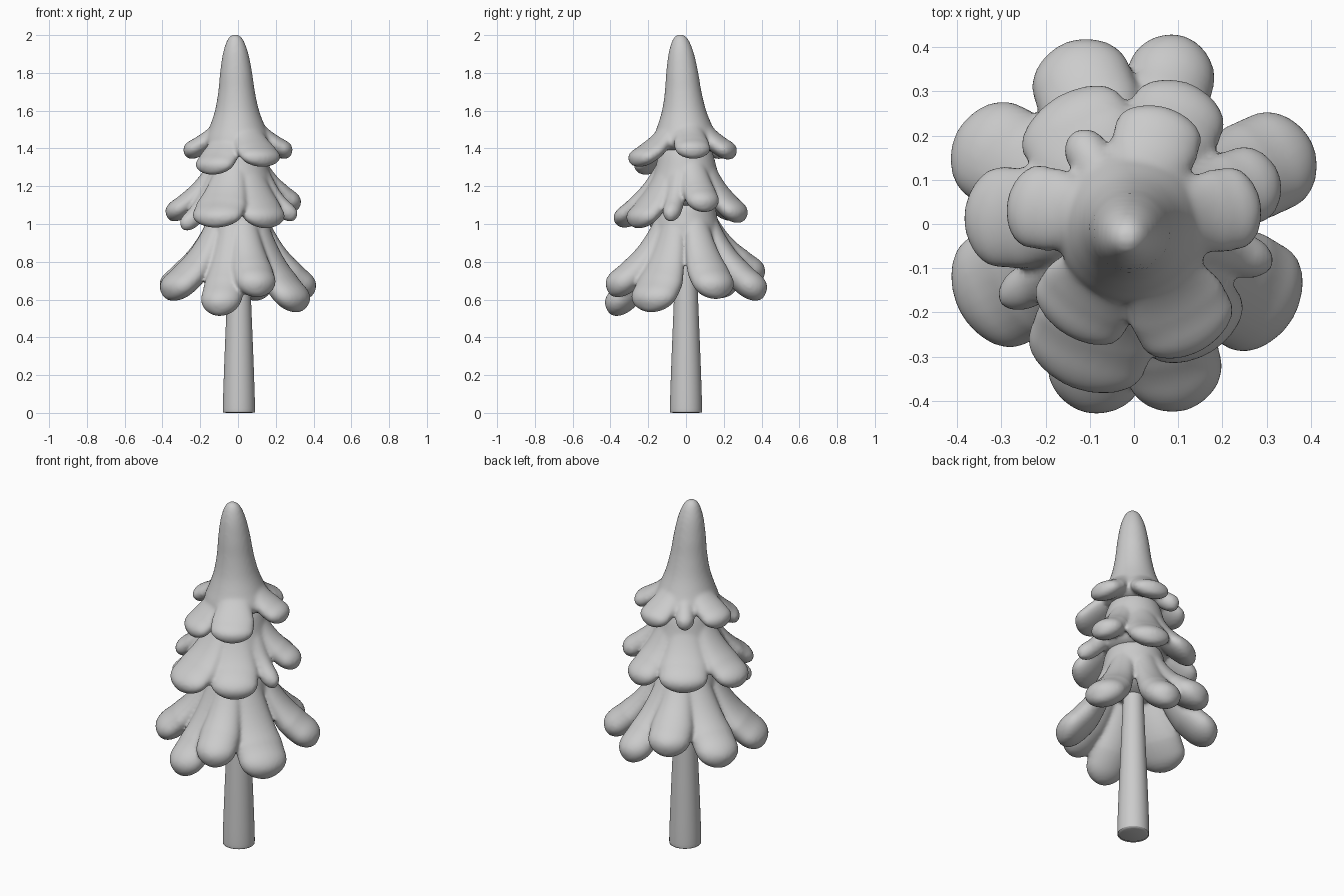
import bpy, bmesh, math
from mathutils import Vector

if "Cube" in bpy.data.objects:
    bpy.data.objects.remove(bpy.data.objects["Cube"], do_unlink=True)

clay = bpy.data.materials.new("grey_clay")
clay.use_nodes = True
GREY = (0.6, 0.6, 0.6, 1)
clay.diffuse_color = GREY
clay.node_tree.nodes["Principled BSDF"].inputs["Base Color"].default_value = GREY


def loft(bm, rings):
    """Skin a list of equal rings and close both ends."""
    loops = [[bm.verts.new(p) for p in ring] for ring in rings]
    n = len(loops[0])
    for a, b in zip(loops, loops[1:]):
        for i in range(n):
            j = (i + 1) % n
            bm.faces.new((a[i], a[j], b[j], b[i]))
    bm.faces.new(loops[0][::-1])
    bm.faces.new(loops[-1])


def smooth_path(points, cuts=5):
    """Curve through the points (Catmull-Rom)."""
    pts = [Vector(p) for p in points]
    pts = [pts[0]] + pts + [pts[-1]]
    path = []
    for a, b, c, d in zip(pts, pts[1:], pts[2:], pts[3:]):
        for k in range(cuts):
            t = k / cuts
            path.append(b + (c - a) * t / 2
                        + (a * 2 - b * 5 + c * 4 - d) * t * t / 2
                        + (b * 3 - a - c * 3 + d) * t ** 3 / 2)
    return path + [pts[-1]]


def add_core(bm, profile, segments=40):
    """Round body from (radius, z) pairs, with the peak leaning slightly."""
    rings = []
    for r, z in smooth_path(profile):
        lean = max(0.0, z - 1.4) / 0.6
        cx, cy = -0.015 * lean, -0.03 * lean
        rings.append([(cx + r * math.cos(i * math.tau / segments),
                       cy + r * math.sin(i * math.tau / segments), z)
                      for i in range(segments)])
    loft(bm, rings)


def add_bough(bm, tip, width, bottom, root, thick, steps=24, segments=24):
    """Flared lobe swept from the root (radius, z) out to a fat round tip."""
    reach = math.hypot(*tip)
    out = Vector((tip[0] / reach, tip[1] / reach, 0))
    side = Vector((-out.y, out.x, 0))
    up = Vector((0, 0, 1))
    end_z = bottom + thick * 0.45
    p0 = out * root[0] + up * root[1]
    p1 = out * (reach * 0.5) + up * (end_z + 0.2 * (root[1] - end_z))
    p2 = out * reach + up * end_z
    rings = []
    for k in range(steps + 1):
        u = math.sin(math.pi / 2 * k / steps) * 0.998
        centre = p0 * (1 - u) ** 2 + p1 * 2 * u * (1 - u) + p2 * u * u
        tangent = ((p1 - p0) * (1 - u) + (p2 - p1) * u).normalized()
        normal = tangent.cross(side)
        cap = math.sqrt(1 - max(0, (u - 0.78) / 0.22) ** 2)
        grow = min(1, u / 0.6)
        half_w = (0.055 + (width / 2 - 0.055) * grow) * cap
        half_t = min(0.035 + (thick - 0.035) * grow, width * 0.48) * cap ** 0.7
        rings.append([centre
                      + side * (half_w * math.cos(i * math.tau / segments))
                      + normal * (half_t * math.sin(i * math.tau / segments))
                      for i in range(segments)])
    loft(bm, rings)


def finish(name, bm):
    bmesh.ops.recalc_face_normals(bm, faces=bm.faces)
    for f in bm.faces:
        f.smooth = True
    mesh = bpy.data.meshes.new(name)
    bm.to_mesh(mesh)
    bm.free()
    mesh.materials.append(clay)
    obj = bpy.data.objects.new(name, mesh)
    bpy.context.collection.objects.link(obj)
    return obj


def make_tier(name, profile, root, thick, boughs):
    """Merge the core and its boughs into one soft form."""
    bm = bmesh.new()
    add_core(bm, profile)
    for x, y, width, bottom in boughs:
        add_bough(bm, (x, y), width, bottom, root, thick)
    obj = finish(name, bm)
    fuse = obj.modifiers.new("fuse", "REMESH")
    fuse.mode = "VOXEL"
    fuse.voxel_size = 0.01
    fuse.use_smooth_shade = True
    soften = obj.modifiers.new("soften", "SMOOTH")
    soften.factor = 0.5
    soften.iterations = 6


# Tapered trunk with a softly rounded foot
bm = bmesh.new()
add_core(bm, [(0.07, 0), (0.08, 0.006), (0.085, 0.025), (0.078, 0.25),
              (0.068, 0.5), (0.06, 0.7), (0.05, 0.95)])
trunk = finish("trunk", bm)
trunk.location.x = 0.005

# Foliage tiers; each bough is tip x, tip y, width, lowest z
make_tier("top_tier",
          [(0.004, 2.003), (0.025, 1.996), (0.046, 1.967), (0.068, 1.9),
           (0.085, 1.8), (0.097, 1.7), (0.117, 1.6), (0.145, 1.52),
           (0.17, 1.46), (0.175, 1.43), (0.15, 1.4), (0.1, 1.38)],
          (0.06, 1.57), 0.05,
          [(0.07, 0.262, 0.2, 1.35), (0.285, 0.045, 0.19, 1.355),
           (0.15, -0.285, 0.23, 1.31), (-0.155, -0.245, 0.23, 1.265),
           (-0.285, 0.05, 0.19, 1.355), (-0.135, 0.205, 0.1, 1.35)])

make_tier("middle_tier",
          [(0.1, 1.45), (0.14, 1.38), (0.165, 1.29), (0.19, 1.21),
           (0.2, 1.16), (0.17, 1.11), (0.1, 1.08)],
          (0.09, 1.38), 0.058,
          [(-0.175, 0.28, 0.26, 1.02), (0.125, 0.312, 0.22, 1.01),
           (0.325, 0.11, 0.18, 1.07), (0.31, -0.09, 0.1, 1.01),
           (0.17, -0.285, 0.25, 0.98), (-0.135, -0.367, 0.28, 0.985),
           (-0.3, -0.175, 0.1, 0.96), (-0.38, 0.02, 0.23, 1.02)])

make_tier("bottom_tier",
          [(0.1, 1.16), (0.15, 1.1), (0.165, 1.04), (0.175, 0.98),
           (0.17, 0.92), (0.12, 0.87), (0.05, 0.84)],
          (0.115, 1.06), 0.075,
          [(-0.15, 0.407, 0.23, 0.69), (0.105, 0.42, 0.2, 0.6),
           (0.397, 0.18, 0.23, 0.61), (0.35, -0.21, 0.265, 0.535),
           (0.115, -0.415, 0.22, 0.62), (-0.11, -0.417, 0.22, 0.515),
           (-0.39, -0.19, 0.275, 0.6), (-0.395, 0.205, 0.24, 0.615)])
